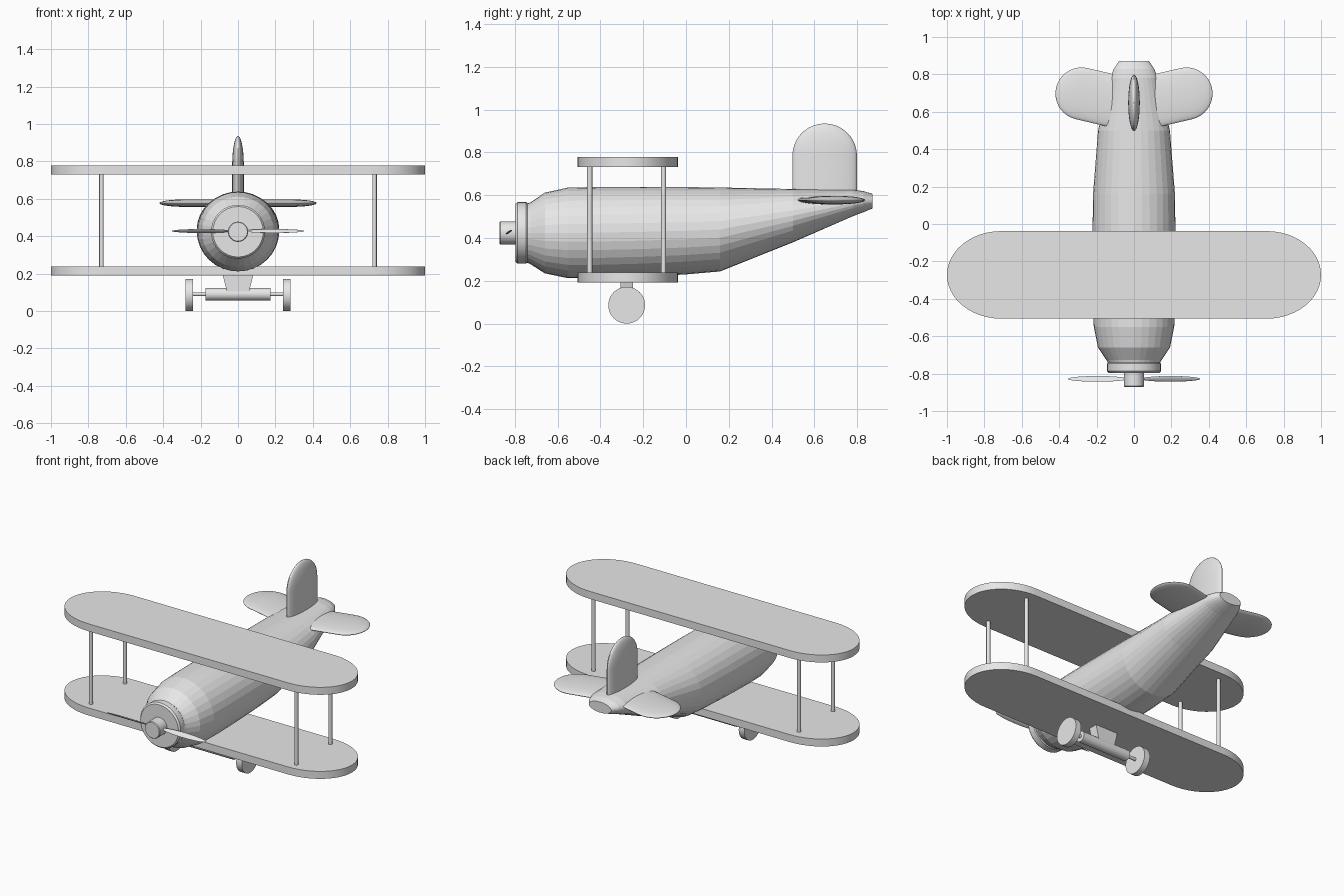
import bpy, bmesh, math
from mathutils import Matrix, Vector

if "Cube" in bpy.data.objects:
    bpy.data.objects.remove(bpy.data.objects["Cube"])

grey = bpy.data.materials.new("plain grey")
grey.diffuse_color = (0.8, 0.8, 0.8, 1)
grey.use_nodes = True
grey.node_tree.nodes["Principled BSDF"].inputs["Base Color"].default_value = grey.diffuse_color


def finish(name, bm, smooth=None):
    bmesh.ops.recalc_face_normals(bm, faces=bm.faces)
    me = bpy.data.meshes.new(name)
    bm.to_mesh(me)
    bm.free()
    me.materials.append(grey)
    ob = bpy.data.objects.new(name, me)
    bpy.context.collection.objects.link(ob)
    if smooth:
        bpy.ops.object.select_all(action='DESELECT')
        ob.select_set(True)
        bpy.context.view_layer.objects.active = ob
        bpy.ops.object.shade_smooth_by_angle(angle=math.radians(smooth))
    return ob


def loft(name, rings, smooth=None):
    """Skin a list of equal-length point rings and cap both ends."""
    bm = bmesh.new()
    rows = [[bm.verts.new(p) for p in ring] for ring in rings]
    n = len(rows[0])
    for a, b in zip(rows, rows[1:]):
        for i in range(n):
            j = (i + 1) % n
            bm.faces.new((a[i], a[j], b[j], b[i]))
    bm.faces.new(rows[0])
    bm.faces.new(rows[-1])
    return finish(name, bm, smooth)


def section(y, half_width, top, bottom, n=32):
    c, h = (top + bottom) / 2, (top - bottom) / 2
    return [(half_width * math.cos(2 * math.pi * i / n), y,
             c + h * math.sin(2 * math.pi * i / n)) for i in range(n)]


def rod(name, start, end, radius, n=16):
    a, b = Vector(start), Vector(end)
    d = b - a
    m = Matrix.Translation((a + b) / 2) @ d.to_track_quat('Z', 'Y').to_matrix().to_4x4()
    bm = bmesh.new()
    bmesh.ops.create_cone(bm, cap_ends=True, segments=n, radius1=radius,
                          radius2=radius, depth=d.length, matrix=m)
    return finish(name, bm, 35)


def paddle(name, matrix, length, chord, thick, n=32):
    """Elliptical stem along local z that ends in a half ellipsoid."""
    levels = [(0, 1), (length, 1)]
    for k in range(1, 10):
        t = math.radians(min(k * 10, 88))
        levels.append((length + chord * math.sin(t), math.cos(t)))
    levels.append((length + chord, 0.01))
    rings = [[matrix @ Vector((thick * s * math.cos(2 * math.pi * i / n),
                               chord * s * math.sin(2 * math.pi * i / n), z))
              for i in range(n)] for z, s in levels]
    return loft(name, rings, 40)


# Fuselage: y, half width, top, bottom
loft("fuselage", [section(*s) for s in (
    (-0.75, 0.135, 0.559, 0.289), (-0.727, 0.148, 0.566, 0.278),
    (-0.66, 0.193, 0.612, 0.235), (-0.55, 0.215, 0.636, 0.212),
    (-0.42, 0.22, 0.638, 0.212), (-0.2, 0.221, 0.639, 0.219),
    (0.0, 0.221, 0.638, 0.23), (0.16, 0.219, 0.636, 0.244),
    (0.5, 0.192, 0.629, 0.38), (0.78, 0.128, 0.625, 0.502),
    (0.83, 0.108, 0.619, 0.521), (0.872, 0.08, 0.606, 0.538))])

# Engine ring and propeller hub
loft("engine_ring", [section(y, r, 0.424 + r, 0.424 - r) for y, r in (
    (-0.797, 0.125), (-0.797, 0.135), (-0.787, 0.144),
    (-0.747, 0.144), (-0.738, 0.137), (-0.738, 0.12))], 35)
loft("propeller_hub", [section(y, r, 0.424 + r, 0.424 - r) for y, r in (
    (-0.872, 0.05), (-0.867, 0.054), (-0.78, 0.054))], 35)

# Propeller blades with opposite pitch
for side, label in ((-1, "left"), (1, "right")):
    bm = bmesh.new()
    bmesh.ops.create_uvsphere(
        bm, u_segments=24, v_segments=12, radius=1,
        matrix=Matrix.Translation((side * 0.195, -0.828, 0.428))
        @ Matrix.Rotation(side * math.radians(33), 4, 'X')
        @ Matrix.Diagonal((0.16, 0.018, 0.005, 1)))
    finish("propeller_blade_" + label, bm, 40)

# Wings with elliptical tips
outline = []
for side in (1, -1):
    for k in range(25):
        t = math.radians(-90 + 180 * k / 24)
        outline.append((side * (0.71 + 0.29 * math.cos(t)),
                        -0.272 + side * 0.234 * math.sin(t)))
for name, low, high in (("upper_wing", 0.731, 0.779), ("lower_wing", 0.191, 0.239)):
    loft(name, [[(x, y, z) for x, y in outline] for z in (low, high)], 35)

# Wing struts
for x in (-0.73, 0.73):
    for y, label in ((-0.45, "front"), (-0.105, "rear")):
        rod("strut_" + label, (x, y, 0.23), (x, y, 0.74), 0.012)

# Tail fin and swept tailplanes
paddle("tail_fin", Matrix.Translation((0, 0.648, 0.56)), 0.224, 0.151, 0.031)
for side, label in ((-1, "left"), (1, "right")):
    out = Vector((side * 0.974, 0.228, 0))
    across = Vector((-side * 0.228, 0.974, 0))
    m = Matrix((Vector((0, 0, 1)), across, out)).transposed().to_4x4()
    m.translation = Vector((side * 0.28, 0.697, 0.577)) - out * 0.24
    paddle("tailplane_" + label, m, 0.24, 0.14, 0.02)

# Landing gear: tapered pylon, axle housing, axle and wheels
loft("gear_pylon", [[(-w, -0.307, z), (w, -0.307, z), (w, -0.247, z), (-w, -0.247, z)]
                    for w, z in ((0.06, 0.105), (0.083, 0.2))])
rod("axle_housing", (-0.175, -0.277, 0.09), (0.175, -0.277, 0.09), 0.034, 24)
rod("axle", (-0.25, -0.277, 0.09), (0.25, -0.277, 0.09), 0.01)
for side, label in ((-1, "left"), (1, "right")):
    rod("wheel_" + label, (side * 0.241, -0.277, 0.086), (side * 0.281, -0.277, 0.086), 0.086, 48)
